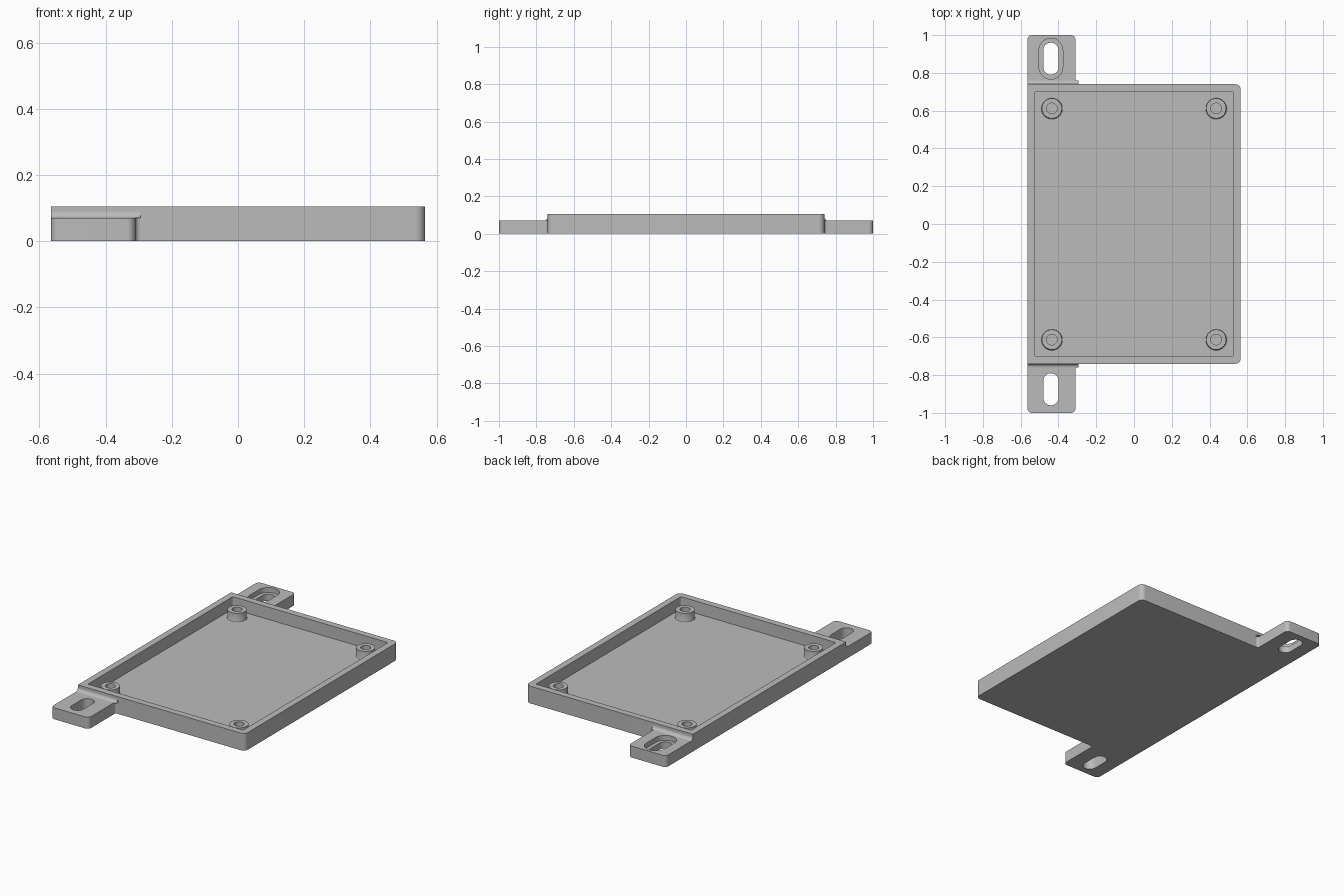
import bpy, bmesh
from math import sin, cos, pi

cube = bpy.data.objects.get("Cube")
if cube:
    bpy.data.objects.remove(cube, do_unlink=True)

grey = bpy.data.materials.new("light grey plastic")
grey.use_nodes = True
COLOR = (0.5, 0.5, 0.5, 1)
grey.diffuse_color = COLOR
grey.node_tree.nodes["Principled BSDF"].inputs["Base Color"].default_value = COLOR

# Main dimensions
HX, HY, TOP = 0.565, 0.74, 0.105
FLOOR, WALL = 0.03, 0.04
TAB_X, TAB_Z, LEDGE_Z = -0.31, 0.07, 0.04
SLOT_X, SLOT_Y = -0.44, 0.875


def arc(cx, cy, r, a0, a1, n=8):
    """Points on an arc, angles in degrees."""
    angles = [(a0 + (a1 - a0) * i / n) * pi / 180 for i in range(n + 1)]
    return [(cx + r * cos(a), cy + r * sin(a)) for a in angles]


def slot(r, half):
    """Upright slot outline around the tab hole centre."""
    return (arc(SLOT_X, SLOT_Y + half - r, r, 0, 180, 16)
            + arc(SLOT_X, SLOT_Y - half + r, r, 180, 360, 16))


def finish(ob):
    ob.data.materials.clear()
    ob.data.materials.append(grey)
    bpy.ops.object.select_all(action='DESELECT')
    ob.select_set(True)
    bpy.context.view_layer.objects.active = ob
    bpy.ops.object.shade_smooth_by_angle(angle=0.6)
    return ob


def mesh_object(name, bm):
    bmesh.ops.remove_doubles(bm, verts=bm.verts, dist=1e-5)
    bmesh.ops.recalc_face_normals(bm, faces=bm.faces)
    mesh = bpy.data.meshes.new(name)
    bm.to_mesh(mesh)
    bm.free()
    ob = bpy.data.objects.new(name, mesh)
    bpy.context.collection.objects.link(ob)
    return finish(ob)


def plate(name, loops, z0, z1, flip=1):
    """Solid plate from an outline and optional holes; flip=-1 mirrors in y."""
    curve = bpy.data.curves.new(name + "_outline", 'CURVE')
    curve.dimensions = '2D'
    curve.fill_mode = 'BOTH'
    curve.extrude = (z1 - z0) / 2
    for loop in loops:
        spline = curve.splines.new('POLY')
        spline.points.add(len(loop) - 1)
        for p, (x, y) in zip(spline.points, loop):
            p.co = (x, y * flip, 0, 1)
        spline.use_cyclic_u = True
    helper = bpy.data.objects.new(name + "_outline", curve)
    bpy.context.collection.objects.link(helper)
    bpy.context.view_layer.update()
    mesh = bpy.data.meshes.new_from_object(helper)
    bpy.data.objects.remove(helper)
    bm = bmesh.new()
    bm.from_mesh(mesh)
    bpy.data.meshes.remove(mesh)
    bmesh.ops.translate(bm, verts=bm.verts, vec=(0, 0, (z0 + z1) / 2))
    return mesh_object(name, bm)


def prism_x(name, profile, x0, x1, flip=1):
    """Extrude a (y, z) profile along x."""
    bm = bmesh.new()
    face = bm.faces.new([bm.verts.new((x0, y * flip, z)) for y, z in profile])
    ext = bmesh.ops.extrude_face_region(bm, geom=[face])
    moved = [v for v in ext["geom"] if isinstance(v, bmesh.types.BMVert)]
    bmesh.ops.translate(bm, verts=moved, vec=(x1 - x0, 0, 0))
    return mesh_object(name, bm)


def lathe(name, profile, x, y, n=40):
    """Turn a closed (radius, z) profile around a vertical axis."""
    bm = bmesh.new()
    rings = [[bm.verts.new((x + r * cos(2 * pi * i / n), y + r * sin(2 * pi * i / n), z))
              for i in range(n)] for r, z in profile]
    for a, b in zip(rings, rings[1:]):
        for i in range(n):
            j = (i + 1) % n
            bm.faces.new((a[i], a[j], b[j], b[i]))
    return mesh_object(name, bm)


# Tray: floor and surrounding wall, rounded on its free corners
R = 0.03
outer = ([(-HX, HY), (-HX, -HY)] + arc(HX - R, -HY + R, R, -90, 0)
         + arc(HX - R, HY - R, R, 0, 90))
ix, iy, r = HX - WALL, HY - WALL, 0.006
inner = [p for sx, sy, a in ((1, 1, 0), (-1, 1, 90), (-1, -1, 180), (1, -1, 270))
         for p in arc(sx * (ix - r), sy * (iy - r), r, a, a + 90, 4)]
plate("tray_floor", [outer], 0, FLOOR)
plate("tray_wall", [outer, inner], FLOOR, TOP)

# Mounting tabs with slots; the back one has a recess around its slot
T, F = 0.025, 0.015
tab = ([(-HX, HY)] + arc(-HX + T, 1 - T, T, 180, 90) + arc(TAB_X - T, 1 - T, T, 90, 0)
       + arc(TAB_X + F, HY + F, F, 180, 270))
hole, recess = slot(0.04, 0.085), slot(0.063, 0.108)
plate("front_tab", [tab, hole], 0, TAB_Z, -1)
plate("back_tab_base", [tab, hole], 0, LEDGE_Z)
plate("back_tab_top", [tab, recess], LEDGE_Z, TAB_Z)

# Small fillets where the tabs meet the tray wall
fillet = [(HY, TAB_Z)] + arc(HY + 0.02, TAB_Z + 0.02, 0.02, 270, 180)
for name, flip in (("front", -1), ("back", 1)):
    prism_x(name + "_tab_fillet", fillet, -HX, TAB_X + F, flip)

# Standoffs with blind screw holes
POST = 0.085
post = ([(0.06, FLOOR), (0.055, FLOOR + 0.003), (0.053, FLOOR + 0.008),
         (0.053, POST), (0.028, POST), (0.028, FLOOR)])
for yname, sy in (("front", -1), ("back", 1)):
    for xname, sx in (("right", -1), ("left", 1)):
        lathe(f"{yname}_{xname}_standoff", post, sx * 0.435, sy * 0.612)
